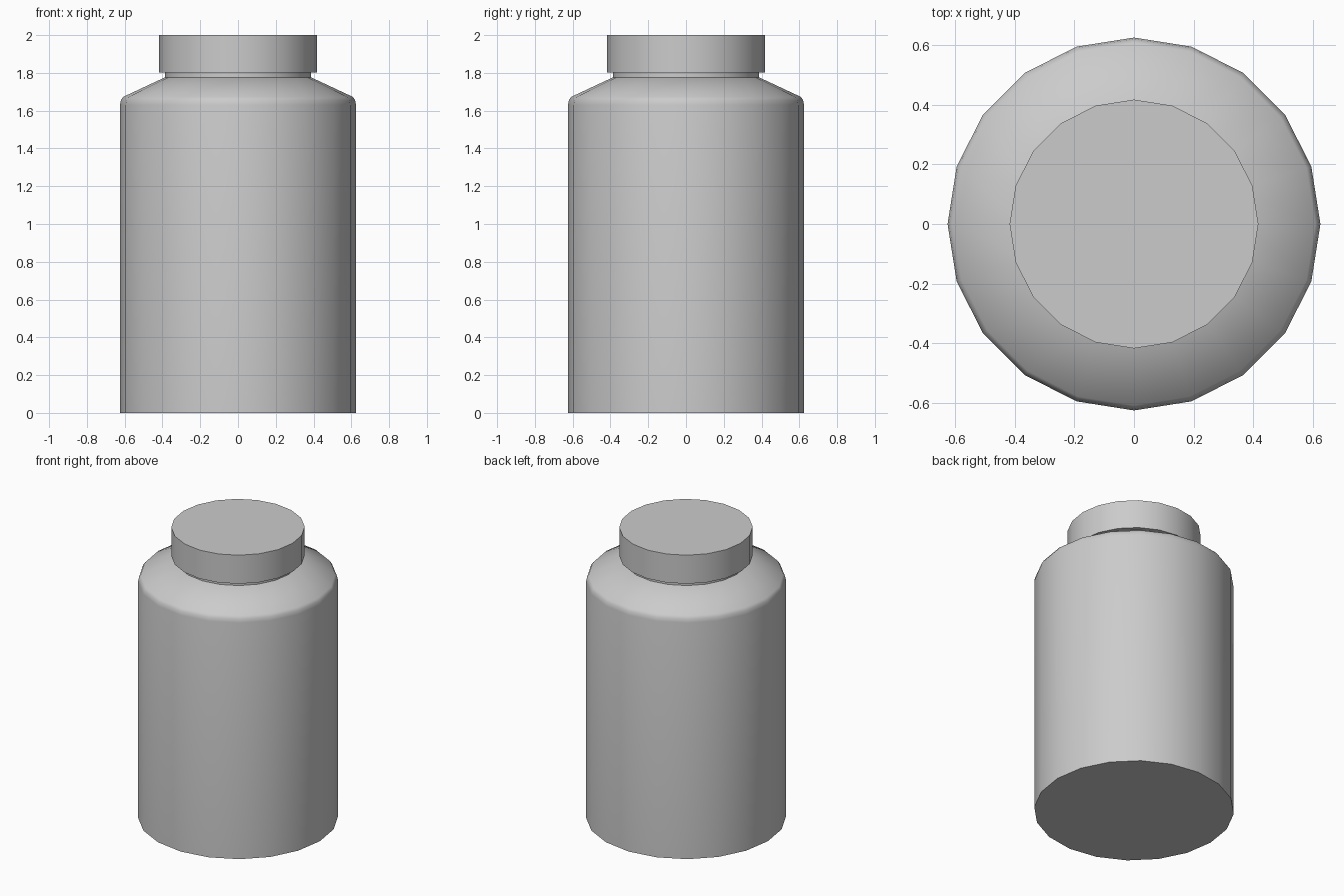
import bpy, bmesh
from math import cos, sin, pi, radians

if "Cube" in bpy.data.objects:
    bpy.data.objects.remove(bpy.data.objects["Cube"])

SIDES = 20


def lathe(name, profile):
    """Revolve a (radius, z) profile around z and close both ends."""
    bm = bmesh.new()
    rings = [[bm.verts.new((r * cos(2 * pi * i / SIDES), r * sin(2 * pi * i / SIDES), z))
              for i in range(SIDES)] for r, z in profile]
    for low, high in zip(rings, rings[1:]):
        for i in range(SIDES):
            j = (i + 1) % SIDES
            bm.faces.new((low[i], low[j], high[j], high[i]))
    bm.faces.new(rings[0][::-1])
    bm.faces.new(rings[-1])
    mesh = bpy.data.meshes.new(name)
    bm.to_mesh(mesh)
    bm.free()
    obj = bpy.data.objects.new(name, mesh)
    bpy.context.collection.objects.link(obj)
    bpy.ops.object.select_all(action='DESELECT')
    obj.select_set(True)
    bpy.context.view_layer.objects.active = obj
    bpy.ops.object.shade_smooth_by_angle(angle=radians(35))
    return obj


# Straight body with a softened corner and sloping shoulder
lathe("bottle_body", [(0.625, 0), (0.625, 1.63), (0.62, 1.655), (0.608, 1.673), (0.375, 1.782)])

# Short neck ring between shoulder and cap
lathe("neck_ring", [(0.387, 1.775), (0.387, 1.805)])

# Flat screw cap
lathe("cap", [(0.417, 1.803), (0.417, 2.0)])
